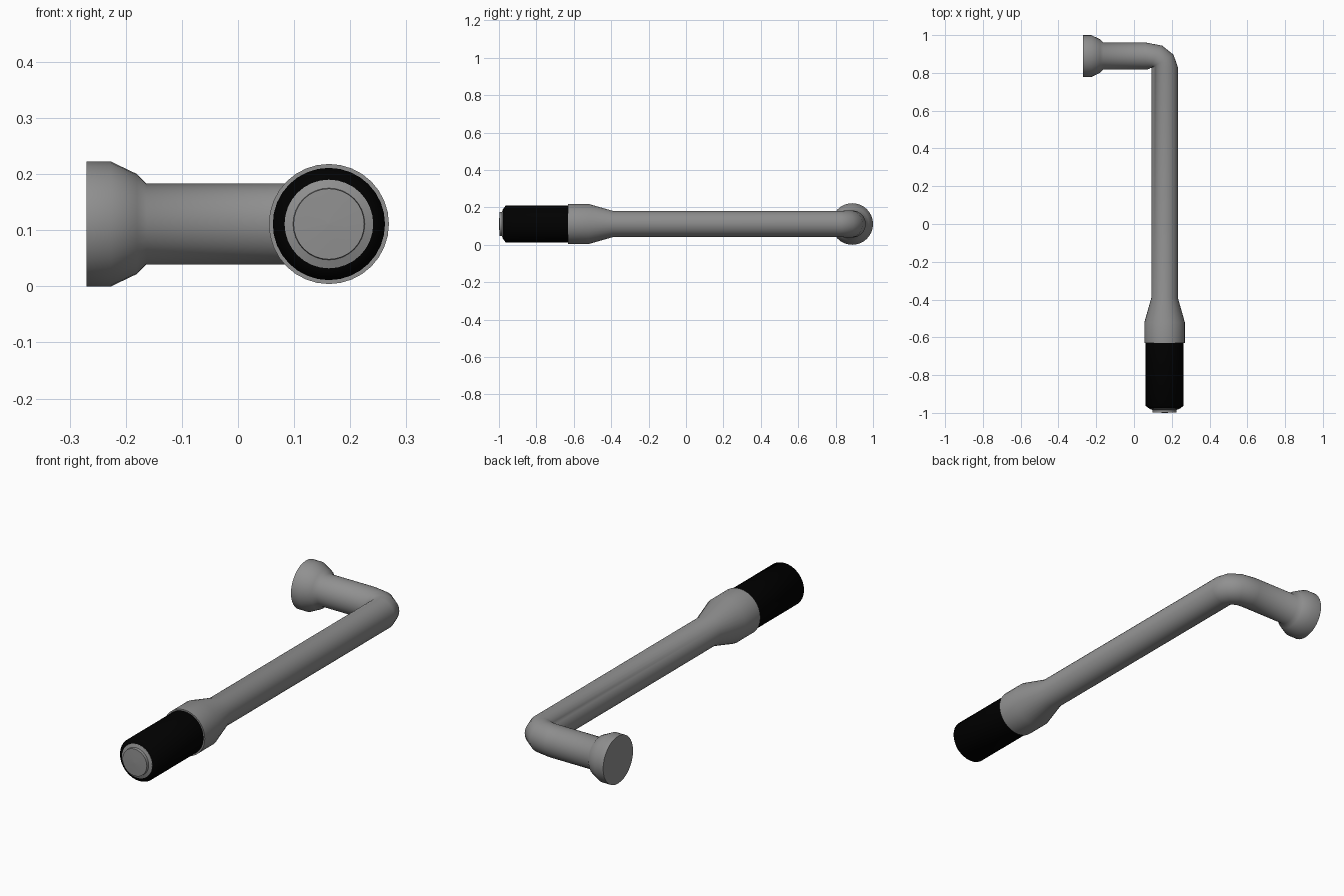
import bpy, bmesh
from math import cos, sin, pi, radians

if "Cube" in bpy.data.objects:
    bpy.data.objects.remove(bpy.data.objects["Cube"])

SIDES = 32
AXIS_Z = 0.111
SHAFT_X = 0.162
ARM_Y = 0.889


def material(name, value):
    mat = bpy.data.materials.new(name)
    mat.diffuse_color = (value, value, value, 1)
    mat.use_nodes = True
    mat.node_tree.nodes["Principled BSDF"].inputs["Base Color"].default_value = mat.diffuse_color
    return mat


def sweep(name, stations, mat):
    """Round rings along a flat path: (x, y, heading in degrees, radius)."""
    bm = bmesh.new()
    rings = []
    for x, y, heading, r in stations:
        h = radians(heading)
        nx, ny = -sin(h), cos(h)
        rings.append([bm.verts.new((x + nx * r * cos(a), y + ny * r * cos(a), AXIS_Z + r * sin(a)))
                      for a in (2 * pi * i / SIDES for i in range(SIDES))])
    for a, b in zip(rings, rings[1:]):
        for i in range(SIDES):
            j = (i + 1) % SIDES
            bm.faces.new((a[i], a[j], b[j], b[i]))
    bm.faces.new(rings[0])
    bm.faces.new(rings[-1])
    bmesh.ops.recalc_face_normals(bm, faces=bm.faces)
    mesh = bpy.data.meshes.new(name)
    bm.to_mesh(mesh)
    bm.free()
    mesh.materials.append(mat)
    ob = bpy.data.objects.new(name, mesh)
    bpy.context.collection.objects.link(ob)
    bpy.ops.object.select_all(action='DESELECT')
    ob.select_set(True)
    bpy.context.view_layer.objects.active = ob
    bpy.ops.object.shade_smooth_by_angle(angle=radians(65))
    return ob


metal = material("dark_grey_metal", 0.28)
rubber = material("black_rubber", 0.0)

# Bent tube: flanged end, short arm, elbow, long shaft, flared socket
arm = [(x, ARM_Y, 0, r) for x, r in
       ((-0.27, 0.111), (-0.226, 0.111), (-0.18, 0.089), (-0.163, 0.072), (0.06, 0.072))]
elbow = [(0.113, 0.882, -30, 0.072), (0.147, 0.86, -60, 0.072)]
shaft = [(SHAFT_X, y, -90, r) for y, r in
         ((0.83, 0.07), (-0.39, 0.07), (-0.52, 0.107), (-0.63, 0.107))]
sweep("bent_tube", arm + elbow + shaft, metal)

# Black grip sleeve with a bevelled end
sweep("grip_sleeve", [(SHAFT_X, y, -90, r) for y, r in
                      ((-0.62, 0.1), (-0.963, 0.1), (-0.978, 0.08))], rubber)

# Grey domed tip set in the end of the sleeve
sweep("end_tip", [(SHAFT_X, y, -90, r) for y, r in
                  ((-0.97, 0.079), (-0.979, 0.079), (-0.984, 0.064), (-0.997, 0.063), (-1.0, 0.002))], metal)
